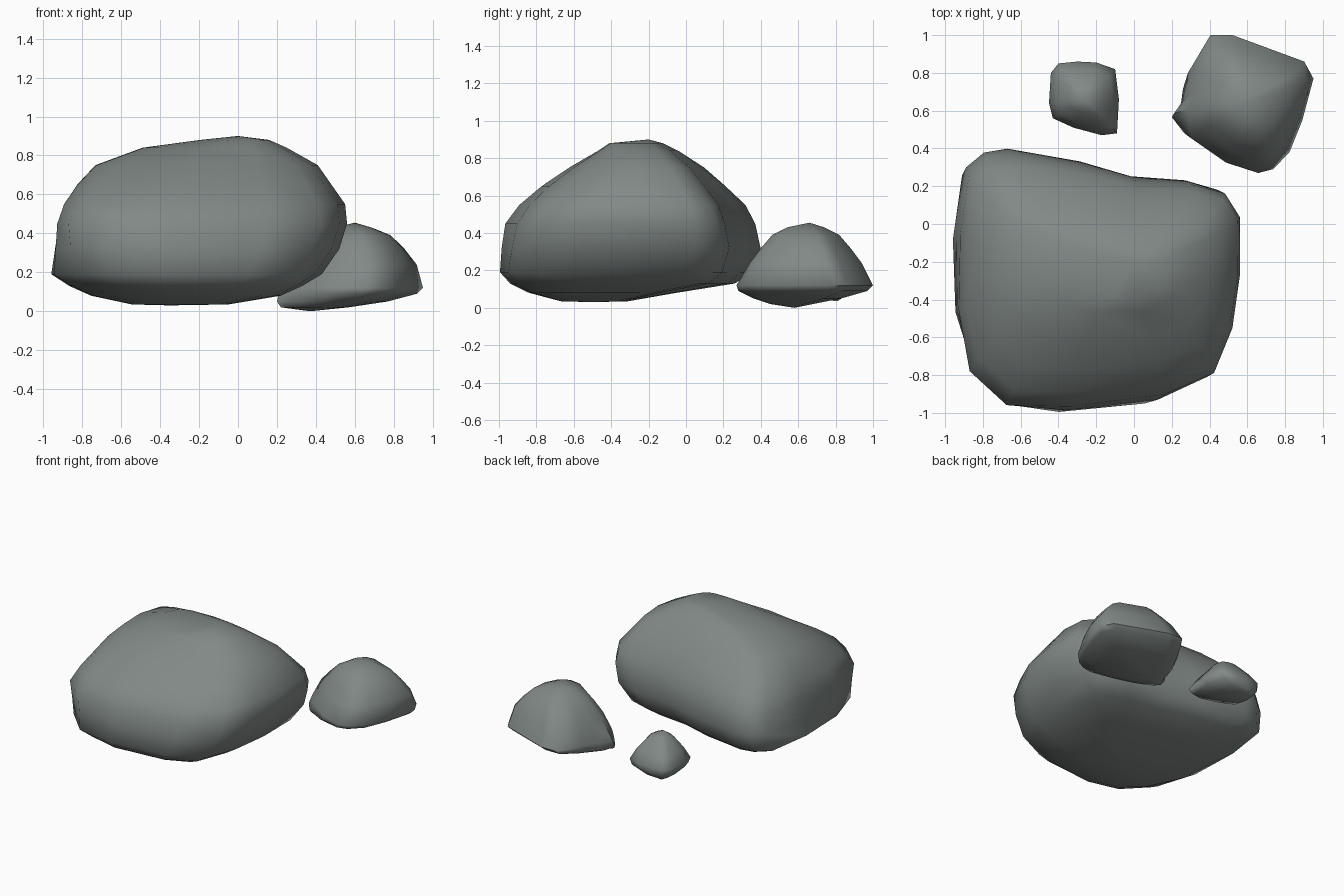
import bpy
import bmesh
import math
from mathutils import Vector

default_cube = bpy.data.objects.get("Cube")
if default_cube:
    bpy.data.objects.remove(default_cube, do_unlink=True)

# One grey-green stone colour for every boulder
stone = bpy.data.materials.new("grey_stone")
stone.use_nodes = True
stone_colour = (.22, .25, .24, 1)
stone.diffuse_color = stone_colour
shader = next(n for n in stone.node_tree.nodes if n.type == 'BSDF_PRINCIPLED')
shader.inputs["Base Color"].default_value = stone_colour
shader.inputs["Roughness"].default_value = .9


def normalised(outline):
    """Scale a footprint so that its bounding box runs from -1 to 1."""
    xs, ys = zip(*outline)
    middle = Vector((max(xs) + min(xs), max(ys) + min(ys))) / 2
    half_x = (max(xs) - min(xs)) / 2
    half_y = (max(ys) - min(ys)) / 2
    return [Vector(((x - middle.x) / half_x, (y - middle.y) / half_y))
            for x, y in outline]


def build_rock(name, outline, levels, bottom, top, shoulder=0):
    """Loft the footprint through levels of (z, x min, x max, y min, y max).

    The shoulder swells the front right corner at mid height and
    tucks it in below."""
    unit_outline = normalised(outline)
    widest = max(x_max - x_min for z, x_min, x_max, y_min, y_max in levels)
    bm = bmesh.new()
    rings = []
    for z, x_min, x_max, y_min, y_max in levels:
        # Narrow rings become rounder, the crown more than the base
        roundness = 1 - (x_max - x_min) / widest
        if z < .2:
            roundness /= 2
        swell = shoulder * max(-.5, 1 - abs(z - .47) / .22)
        ring = []
        for point in unit_outline:
            p = point.lerp(point.normalized(), roundness)
            push = swell * max(0, -p.x) * max(0, -p.y)
            x = (x_min + x_max + p.x * (x_max - x_min)) / 2 - push
            y = (y_min + y_max + p.y * (y_max - y_min)) / 2 - push
            ring.append(bm.verts.new((x, y, z)))
        rings.append(ring)

    count = len(outline)
    for lower, upper in zip(rings, rings[1:]):
        for i in range(count):
            j = (i + 1) % count
            bm.faces.new((lower[i], lower[j], upper[j], upper[i]))

    # Close the base and the crown with fans
    for tip, ring in ((bottom, rings[0]), (top, rings[-1])):
        centre = bm.verts.new(tip)
        for i in range(count):
            bm.faces.new((centre, ring[i], ring[(i + 1) % count]))
    bmesh.ops.recalc_face_normals(bm, faces=bm.faces)

    mesh = bpy.data.meshes.new(name)
    bm.to_mesh(mesh)
    bm.free()
    mesh.materials.append(stone)
    rock = bpy.data.objects.new(name, mesh)
    bpy.context.collection.objects.link(rock)
    bpy.ops.object.select_all(action='DESELECT')
    rock.select_set(True)
    bpy.context.view_layer.objects.active = rock
    bpy.ops.object.shade_smooth_by_angle(angle=math.radians(60))


# Large boulder with a long crown and an undercut base
large_outline = [
    (-.91, .3), (-.81, .38), (-.68, .4), (-.28, .33), (0, .25), (.3, .23),
    (.48, .18), (.56, .05), (.56, -.28), (.52, -.57), (.42, -.82),
    (.15, -.94), (-.35, -.99), (-.66, -.95), (-.86, -.76), (-.95, -.45),
    (-.96, -.05)]
large_levels = [
    (.035, -.55, -.05, -.68, -.3),
    (.08, -.76, .22, -.85, -.04),
    (.13, -.87, .33, -.95, .27),
    (.19, -.96, .43, -1, .36),
    (.32, -.94, .52, -.98, .4),
    (.45, -.92, .56, -.95, .37),
    (.55, -.89, .55, -.88, .32),
    (.65, -.83, .48, -.77, .22),
    (.75, -.74, .41, -.63, .11),
    (.84, -.5, .25, -.48, -.03),
    (.88, -.2, .16, -.42, -.12)]
build_rock("large_boulder", large_outline, large_levels,
           (-.35, -.5, .03), (0, -.2, .9), shoulder=.09)

# Medium boulder behind it, peaked and leaning on one low corner
medium_outline = [
    (.2, .59), (.27, .69), (.28, .82), (.39, 1), (.51, 1), (.9, .86),
    (.95, .77), (.89, .55), (.82, .38), (.73, .29), (.65, .27),
    (.49, .32), (.29, .46)]
medium_levels = [
    (.02, .22, .57, .45, .68),
    (.05, .2, .77, .36, .83),
    (.09, .21, .92, .28, .97),
    (.12, .22, .95, .27, 1),
    (.24, .28, .92, .34, .94),
    (.32, .35, .86, .4, .88),
    (.39, .42, .79, .46, .82),
    (.43, .5, .69, .54, .74)]
build_rock("medium_boulder", medium_outline, medium_levels,
           (.37, .58, 0), (.6, .66, .455))

# Small squarish stone, pointed underneath
small_outline = [
    (-.45, .64), (-.44, .8), (-.4, .85), (-.3, .86), (-.2, .855),
    (-.1, .82), (-.08, .66), (-.09, .48), (-.17, .47), (-.32, .51),
    (-.43, .56)]
small_levels = [
    (.055, -.41, -.19, .62, .84),
    (.09, -.44, -.1, .49, .86),
    (.13, -.45, -.08, .47, .86),
    (.2, -.41, -.11, .51, .82),
    (.28, -.35, -.17, .58, .75)]
build_rock("small_stone", small_outline, small_levels,
           (-.36, .81, .035), (-.27, .66, .33))
